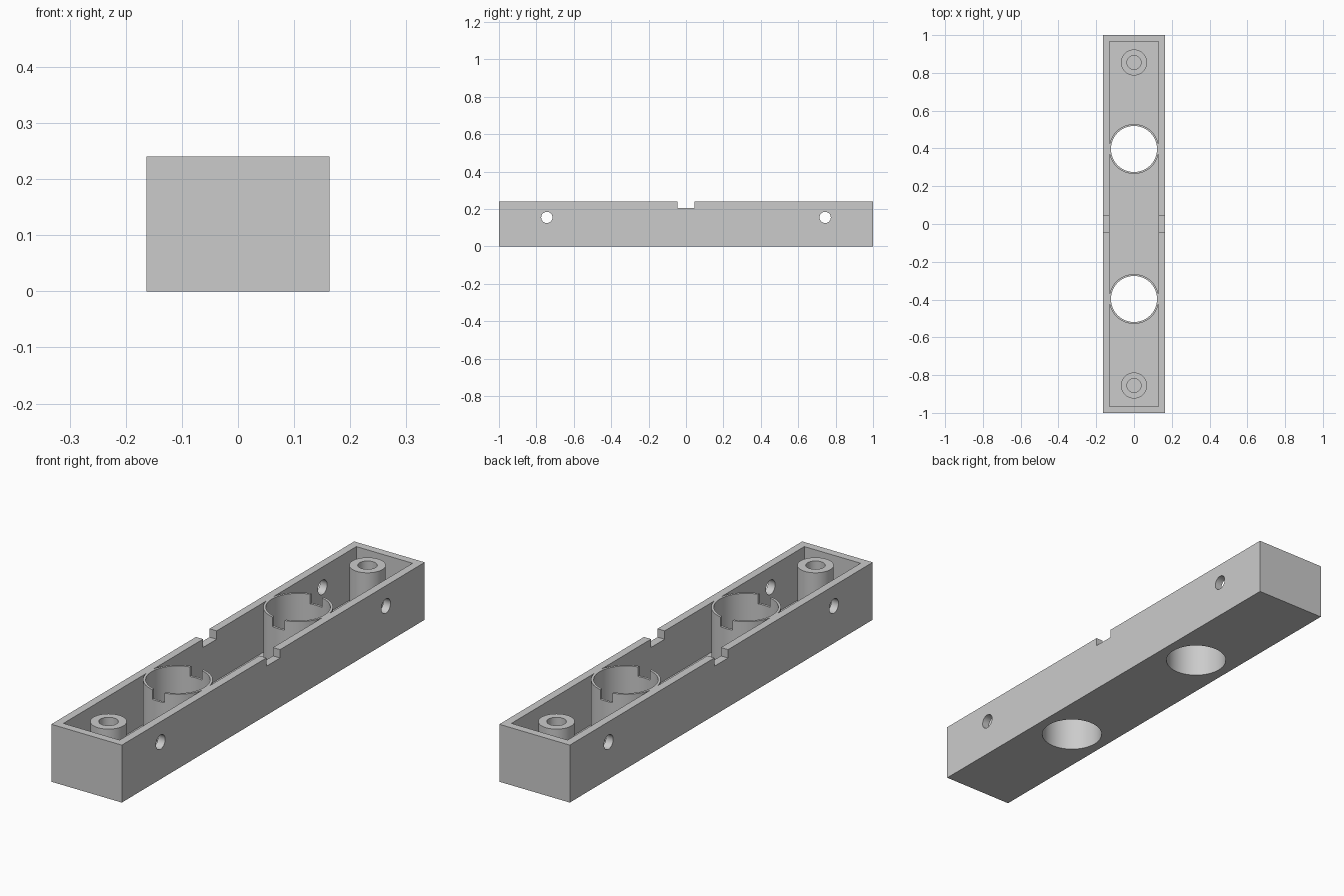
import bpy
import math

old = bpy.data.objects.get("Cube")
if old:
    bpy.data.objects.remove(old, do_unlink=True)

HALF_X, HEIGHT, WALL = 0.163, 0.24, 0.033
SOCKET_Y, BOSS_Y, PIN_Y = 0.397, 0.855, 0.744

grey = bpy.data.materials.new("plain_grey")
grey.use_nodes = True
grey.diffuse_color = (0.6, 0.6, 0.6, 1)
grey.node_tree.nodes["Principled BSDF"].inputs["Base Color"].default_value = (0.6, 0.6, 0.6, 1)


def box(name, half_x, half_y, z0, z1, y=0):
    bpy.ops.mesh.primitive_cube_add(size=2, location=(0, y, (z0 + z1) / 2))
    ob = bpy.context.object
    ob.name = name
    ob.scale = (half_x, half_y, (z1 - z0) / 2)
    bpy.ops.object.transform_apply(location=False, rotation=False, scale=True)
    return ob


def cylinder(name, r, z0, z1, y):
    bpy.ops.mesh.primitive_cylinder_add(vertices=64, radius=r, depth=z1 - z0,
                                        location=(0, y, (z0 + z1) / 2))
    bpy.context.object.name = name
    return bpy.context.object


def cut(target, cutter):
    cutter.hide_render = True
    bpy.context.view_layer.objects.active = target
    mod = target.modifiers.new("cut", 'BOOLEAN')
    mod.operation, mod.solver, mod.object = 'DIFFERENCE', 'EXACT', cutter
    bpy.ops.object.modifier_apply(modifier=mod.name)
    bpy.data.objects.remove(cutter, do_unlink=True)


# Hollow space, leaving the sockets and screw bosses standing
cavity = box("cavity_cutter", HALF_X - WALL, 1 - WALL, WALL, 0.3)
for s in (-1, 1):
    cut(cavity, cylinder("socket_core", 0.132, 0, 0.4, s * SOCKET_Y))
    cut(cavity, cylinder("boss_core", 0.069, 0, 0.4, s * BOSS_Y))

# Long open tray
tray = box("tray", HALF_X, 1, 0, HEIGHT)
cut(tray, cavity)

for s in (-1, 1):
    # Through sockets with a slot at both ends of the rim
    cut(tray, cylinder("socket_hole", 0.122, -0.1, 0.4, s * SOCKET_Y))
    cut(tray, box("rim_slot", 0.028, 0.16, 0.2, 0.3, s * SOCKET_Y))
    # Blind screw holes
    cut(tray, cylinder("screw_hole", 0.037, WALL, 0.4, s * BOSS_Y))
    # Cross holes through both long walls
    pin = cylinder("pin_hole", 0.03, -0.145, 0.455, s * PIN_Y)
    pin.rotation_euler.y = math.pi / 2
    cut(tray, pin)

# Notch across both long walls
cut(tray, box("wall_notch", 0.3, 0.045, 0.205, 0.3))

tray.data.materials.clear()
tray.data.materials.append(grey)
bpy.ops.object.select_all(action='DESELECT')
tray.select_set(True)
bpy.context.view_layer.objects.active = tray
bpy.ops.object.shade_smooth_by_angle(angle=math.radians(30))
